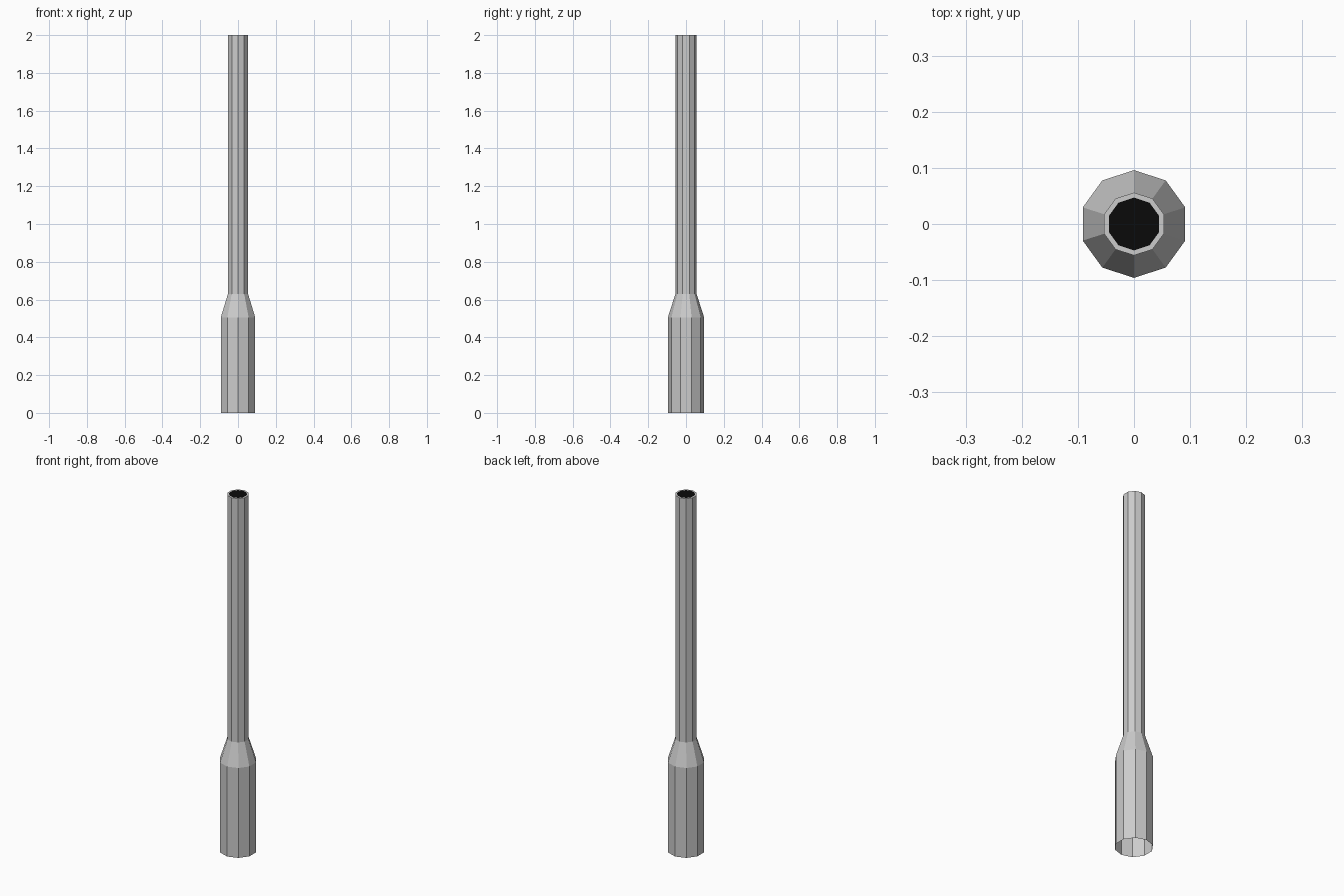
import bpy, bmesh, math

if "Cube" in bpy.data.objects:
    bpy.data.objects.remove(bpy.data.objects["Cube"])

SIDES = 10


def ring(bm, r, z):
    # decagon with a corner pointing along +y
    return [bm.verts.new((r * math.cos(math.pi / 2 + 2 * math.pi * i / SIDES),
                          r * math.sin(math.pi / 2 + 2 * math.pi * i / SIDES), z))
            for i in range(SIDES)]


def make(name, profile, cap=False):
    bm = bmesh.new()
    rings = [ring(bm, r, z) for r, z in profile]
    for a, b in zip(rings, rings[1:]):
        for i in range(SIDES):
            j = (i + 1) % SIDES
            bm.faces.new((a[i], a[j], b[j], b[i]))
    if cap:
        bm.faces.new(rings[-1])
    mesh = bpy.data.meshes.new(name)
    bm.to_mesh(mesh)
    bm.free()
    obj = bpy.data.objects.new(name, mesh)
    bpy.context.collection.objects.link(obj)
    return obj


# Open-bottomed post: wide sleeve, tapered collar, thin tube, flat top rim
make("post", [(0.096, 0), (0.096, 0.505), (0.056, 0.63), (0.056, 2.0), (0.047, 2.0)])

# Black mouth of the tube
mouth = make("tube_opening", [(0.047, 2.0)], cap=True)
black = bpy.data.materials.new("black")
black.diffuse_color = (0.003, 0.003, 0.003, 1)
black.use_nodes = True
black.node_tree.nodes["Principled BSDF"].inputs["Base Color"].default_value = black.diffuse_color
mouth.data.materials.append(black)
